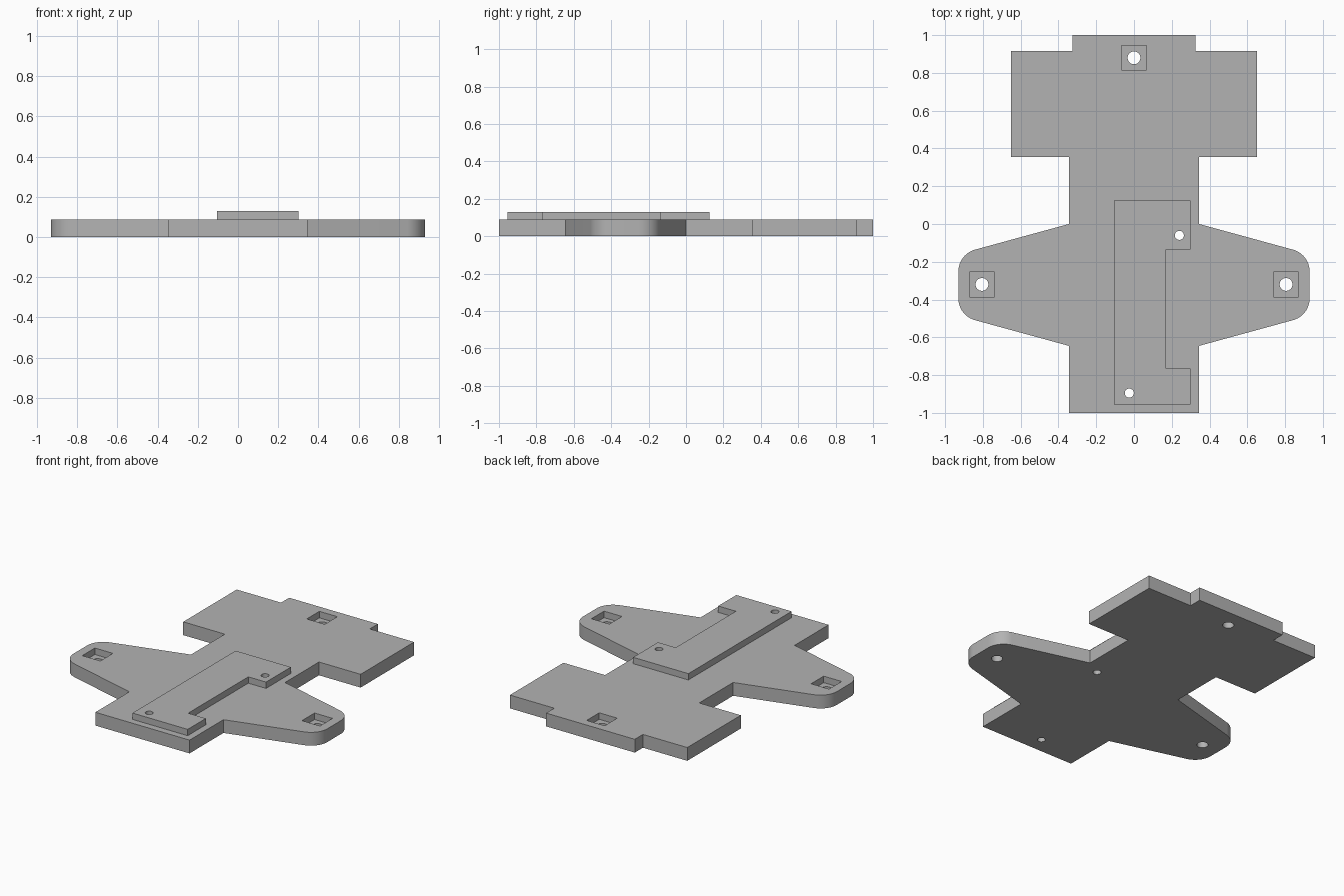
import bpy, bmesh, math
from mathutils import Vector

cube = bpy.data.objects.get("Cube")
if cube:
    bpy.data.objects.remove(cube, do_unlink=True)

grey = bpy.data.materials.new("plain grey")
grey.use_nodes = True
colour = (0.45, 0.45, 0.45, 1)
grey.diffuse_color = colour
grey.node_tree.nodes["Principled BSDF"].inputs["Base Color"].default_value = colour

BASE_TOP, COVER_TOP, POCKET_FLOOR = 0.088, 0.13, 0.045


def prism(name, outline, z0, z1):
    """Extrude a flat outline from z0 up to z1."""
    bm = bmesh.new()
    face = bm.faces.new([bm.verts.new((x, y, z0)) for x, y in outline])
    out = bmesh.ops.extrude_face_region(bm, geom=[face])
    top = [v for v in out["geom"] if isinstance(v, bmesh.types.BMVert)]
    bmesh.ops.translate(bm, verts=top, vec=(0, 0, z1 - z0))
    bmesh.ops.recalc_face_normals(bm, faces=bm.faces)
    mesh = bpy.data.meshes.new(name)
    bm.to_mesh(mesh)
    bm.free()
    mesh.materials.append(grey)
    obj = bpy.data.objects.new(name, mesh)
    bpy.context.collection.objects.link(obj)
    return obj


def fillet(before, corner, after, radius, steps=12):
    """Points of a round that replaces a convex corner."""
    c = Vector(corner)
    a, b = (Vector(before) - c).normalized(), (Vector(after) - c).normalized()
    half = a.angle(b) / 2
    centre = c + (a + b).normalized() * radius / math.sin(half)
    start = c + a * radius / math.tan(half) - centre
    end = c + b * radius / math.tan(half) - centre
    sweep = start.angle(end)
    return [tuple(centre + (start * math.sin(sweep * (1 - i / steps))
                            + end * math.sin(sweep * i / steps)) / math.sin(sweep))
            for i in range(steps + 1)]


def circle(x, y, r, n=32):
    return [(x + r * math.cos(math.tau * i / n), y + r * math.sin(math.tau * i / n))
            for i in range(n)]


def square(x, y, h):
    return [(x - h, y - h), (x + h, y - h), (x + h, y + h), (x - h, y + h)]


def cut(obj, outline, z0, z1):
    """Subtract a prism from an object, then discard the cutter."""
    cutter = prism("cutter", outline, z0, z1)
    cutter.hide_render = True
    mod = obj.modifiers.new("cut", "BOOLEAN")
    mod.operation, mod.solver, mod.object = "DIFFERENCE", "EXACT", cutter
    bpy.context.view_layer.objects.active = obj
    bpy.ops.object.modifier_apply(modifier=mod.name)
    bpy.data.objects.remove(cutter, do_unlink=True)


# Base plate: right half of the outline, mirrored
root_front, root_back = (0.345, -0.645), (0.345, 0)
tip_front, tip_back = (0.93, -0.485), (0.93, -0.16)
half = [(0.345, -1), root_front]
half += fillet(root_front, tip_front, tip_back, 0.12)
half += fillet(tip_front, tip_back, root_back, 0.12)
half += [root_back, (0.345, 0.355), (0.65, 0.355), (0.65, 0.915),
         (0.325, 0.915), (0.325, 1)]
base = prism("base_plate", half + [(-x, y) for x, y in reversed(half)], 0, BASE_TOP)

# Raised cover plate with a notch in its side
cover = prism("cover_plate", [(-0.105, -0.955), (0.3, -0.955), (0.3, -0.765),
                              (0.17, -0.765), (0.17, -0.135), (0.3, -0.135),
                              (0.3, 0.125), (-0.105, 0.125)], BASE_TOP, COVER_TOP)

# Square pockets with a round hole through the floor
for x, y in [(0, 0.88), (-0.805, -0.32), (0.805, -0.32)]:
    cut(base, square(x, y, 0.066), POCKET_FLOOR, 0.2)
    cut(base, circle(x, y, 0.034), -0.1, 0.2)

# Small holes through both plates
for x, y in [(0.24, -0.06), (-0.025, -0.895)]:
    for plate in (base, cover):
        cut(plate, circle(x, y, 0.024), -0.1, 0.2)

# Smooth rounds, sharp edges
bpy.ops.object.select_all(action="DESELECT")
for plate in (base, cover):
    plate.select_set(True)
bpy.context.view_layer.objects.active = base
bpy.ops.object.shade_smooth_by_angle(angle=math.radians(14))
